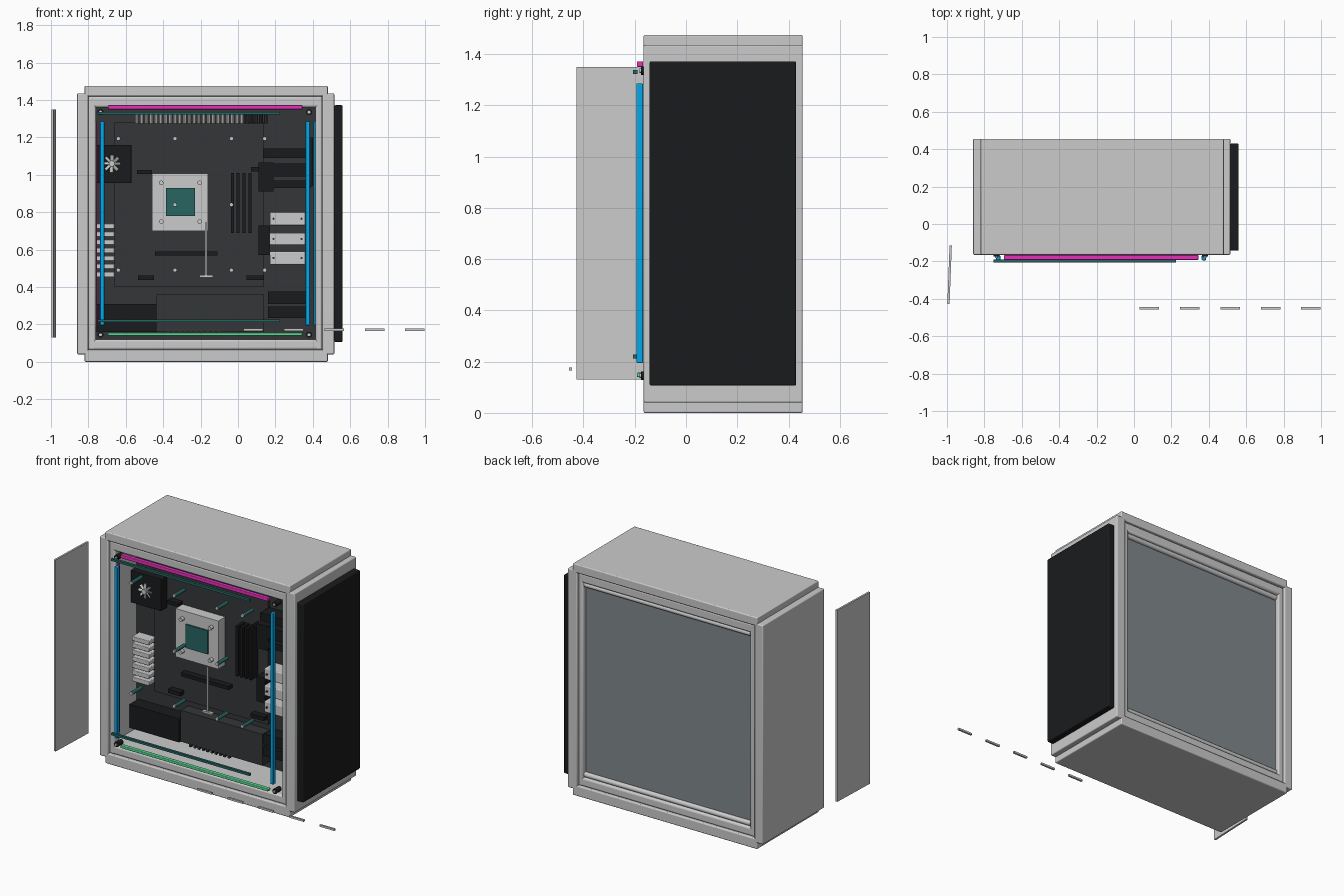
import bpy, math

if "Cube" in bpy.data.objects:
    bpy.data.objects.remove(bpy.data.objects["Cube"])

def mat(name, r, g, b):
    m = bpy.data.materials.new(name)
    m.diffuse_color = (r, g, b, 1)
    m.use_nodes = True
    m.node_tree.nodes["Principled BSDF"].inputs["Base Color"].default_value = m.diffuse_color
    return m

DARK = mat("dark", .035, .037, .04)
BLACK = mat("black", .01, .011, .012)
GLASS = mat("glass", .22, .25, .27)
TEAL = mat("teal", .02, .13, .12)
PINK = mat("pink", .8, .03, .5)
CYAN = mat("cyan", 0, .4, .85)
GREEN = mat("green", .1, .7, .3)
SILVER = mat("silver", .62, .62, .6)

def finish(o, name, m, bevel):
    o.name = name
    if m:
        o.data.materials.append(m)
    if bevel:
        b = o.modifiers.new("bevel", 'BEVEL')
        b.width, b.segments = bevel, 3
        bpy.ops.object.shade_smooth_by_angle()
    return o

def box(name, x, y, z, m=None, bevel=0):
    """Box from (min, max) ranges."""
    bpy.ops.mesh.primitive_cube_add(size=1)
    o = bpy.context.object
    o.location = [(a + b) / 2 for a, b in (x, y, z)]
    o.scale = [b - a for a, b in (x, y, z)]
    bpy.ops.object.transform_apply(location=False, rotation=False, scale=True)
    return finish(o, name, m, bevel)

def rod(name, c, r, length, axis='Y', m=None, sides=16):
    rot = {'X': (0, math.pi / 2, 0), 'Y': (math.pi / 2, 0, 0), 'Z': (0, 0, 0)}[axis]
    bpy.ops.mesh.primitive_cylinder_add(vertices=sides, radius=r, depth=length, location=c, rotation=rot)
    bpy.ops.object.shade_smooth_by_angle()
    return finish(bpy.context.object, name, m, 0)

F, B = -.165, .455   # front and back of the case

# Outer shell: top and bottom slabs, side slabs
box("top_panel", (-.82, .48), (F, B), (1.42, 1.475), bevel=.006)
box("bottom_panel", (-.82, .48), (F, B), (0, .065), bevel=.006)
box("left_side_panel", (-.86, -.80), (F, B), (.04, 1.435), bevel=.006)
box("right_side_panel", (.45, .515), (F, B), (.04, 1.435), bevel=.006)

# Inner frame rails, front and back
for side, ya, yb in (("front", F + .012, F + .06), ("back", B - .06, B - .012)):
    box(side + "_top_rail", (-.8, .45), (ya, yb), (1.36, 1.42), bevel=.012)
    box(side + "_bottom_rail", (-.8, .45), (ya, yb), (.065, .12), bevel=.012)
    box(side + "_left_rail", (-.8, -.76), (ya, yb), (.065, 1.42), bevel=.01)
    box(side + "_right_rail", (.415, .45), (ya, yb), (.065, 1.42), bevel=.01)
box("inner_ceiling", (-.8, .45), (F + .05, B - .05), (1.36, 1.42))
box("inner_floor", (-.8, .45), (F + .05, B - .05), (.065, .12))
box("back_glass", (-.77, .42), (.405, .415), (.1, 1.38), GLASS)
for z in (.135, 1.345):
    rod("back_glass_rod", (-.17, .42, z), .016, 1.17, 'X')

# Dark mesh panel on the right and the loose side cover on the left
box("front_mesh_panel", (.515, .56), (-.142, .43), (.107, 1.372), BLACK, .006)
cover = box("loose_side_cover", (-.992, -.98), (-.427, -.115), (.13, 1.35))
cover.rotation_euler.z = -math.radians(2.2)
for i in range(5):
    x = .03 + .216 * i
    box("loose_slot_bar", (x, x + .104), (-.457, -.445), (.166, .178))

# Light strips and their cable rods
def bar(name, x, y, z, m):
    box(name, x, y, z, m, .004)
bar("pink_top_strip", (-.695, .345), (-.192, -.167), (1.35, 1.372), PINK)
bar("green_bottom_strip", (-.695, .345), (-.192, -.167), (.14, .157), GREEN)
bar("cyan_left_strip", (-.738, -.715), (-.194, -.168), (.195, 1.285), CYAN)
bar("cyan_right_strip", (.362, .385), (-.194, -.168), (.195, 1.285), CYAN)
bar("cyan_inner_strip", (.405, .418), (-.13, -.105), (.195, 1.285), CYAN)
bar("pink_inner_strip", (-.768, -.755), (-.13, -.105), (.195, 1.285), PINK)
for z in (.22, 1.33):
    box("cable_rod", (-.75, .225), (-.206, -.19), (z - .007, z + .007), TEAL)
for x in (-.735, .38):
    for z in (.145, 1.335):
        rod("corner_screw", (x, -.15, z), .016, .05, m=BLACK)
        rod("corner_screw_tip", (x, -.178, z), .008, .008, m=SILVER)

# Motherboard tray and board
box("board_tray", (-.8, .45), (.12, .135), (.12, 1.36), DARK)
box("main_board", (-.66, .14), (.1, .12), (.4, 1.28), DARK)

# Board mounting posts
for x in (-.64, -.337, -.035, .143):
    for z in (.49, .84, 1.194):
        if (x, z) in ((.143, .84), (-.64, .84)):
            continue
        rod("board_post", (x, -.108, z), .011, .1, m=TEAL)
        rod("post_tip", (x, -.161, z), .01, .008, m=SILVER)

# Processor plate with core and screws
box("processor_plate", (-.46, -.16), (.03, .1), (.70, 1.007), SILVER)
box("processor_core", (-.385, -.23), (.02, .03), (.78, .93), TEAL)
for x in (-.41, -.205):
    for z in (.75, .957):
        rod("processor_screw", (x, .02, z), .012, .03, m=SILVER)

# Memory sticks and slots
for i in range(4):
    x = -.03 + .031 * i
    box("memory_stick", (x - .008, x + .008), (.03, .1), (.69, 1.01), BLACK)
for x0, x1, z, h in ((-.445, -.11, .58, .011), (-.54, -.46, 1.015, .012),
                     (-.535, -.45, .45, .012), (.045, .14, .45, .012), (.07, .17, 1.03, .012)):
    box("board_slot", (x0, x1), (.06, .1), (z - h, z + h), BLACK)

# Upright cable post
box("cable_post", (-.177, -.165), (-.066, -.054), (.46, .745), SILVER)
box("cable_post_foot", (-.205, -.133), (-.07, -.05), (.452, .464), SILVER)

# Rear fan
box("fan_housing", (-.785, -.57), (.04, .12), (.955, 1.16), BLACK, .004)
rod("fan_hub", (-.675, .03, 1.06), .016, .03, m=SILVER)
for i in range(8):
    a = math.tau * i / 8
    o = box("fan_blade", (-.022, .022), (-.003, .003), (-.008, .008), SILVER)
    o.location = (-.675 + .025 * math.cos(a), .03, 1.06 + .025 * math.sin(a))
    o.rotation_euler = (.5, -a, 0)

# Expansion slot covers
for i in range(7):
    z = .467 + .043 * i
    box("slot_cover", (-.78, -.66), (.045, .12), (z - .014, z + .014), None, .004)

# Top cooling fins
for i in range(28):
    x = -.54 + .0255 * i
    rod("cooling_fin", (x, .075, 1.3), .011, .05, 'Z', SILVER if i < 23 else DARK, 10)

# Power supply box and shroud
box("power_supply", (-.785, -.435), (.03, .12), (.16, .31), BLACK)
box("power_shroud", (-.435, .14), (.045, .12), (.16, .36), DARK)
for i in range(10):
    x = -.38 + .03 * i
    box("shroud_tooth", (x, x + .014), (.05, .07), (.14, .16), DARK)

# Drive bays on the right
for z0, z1 in ((.73, .80), (.625, .69), (.52, .59)):
    box("drive", (.17, .36), (.02, .12), (z0, z1), SILVER, .005)
    for x in (.19, .34):
        rod("drive_screw", (x, .017, (z0 + z1) / 2), .006, .01, m=DARK)
for x0, x1, z0, z1 in ((.135, .39, 1.09, 1.14), (.19, .39, .99, 1.06), (.11, .19, .91, 1.065),
                       (.19, .39, .93, .97), (.11, .17, .57, .73), (.16, .36, .31, .375), (.16, .36, .235, .295)):
    box("drive_cage_block", (x0, x1), (.03, .12), (z0, z1), BLACK)
box("cage_edge", (.36, .4), (.0, .12), (.94, 1.2), BLACK)
